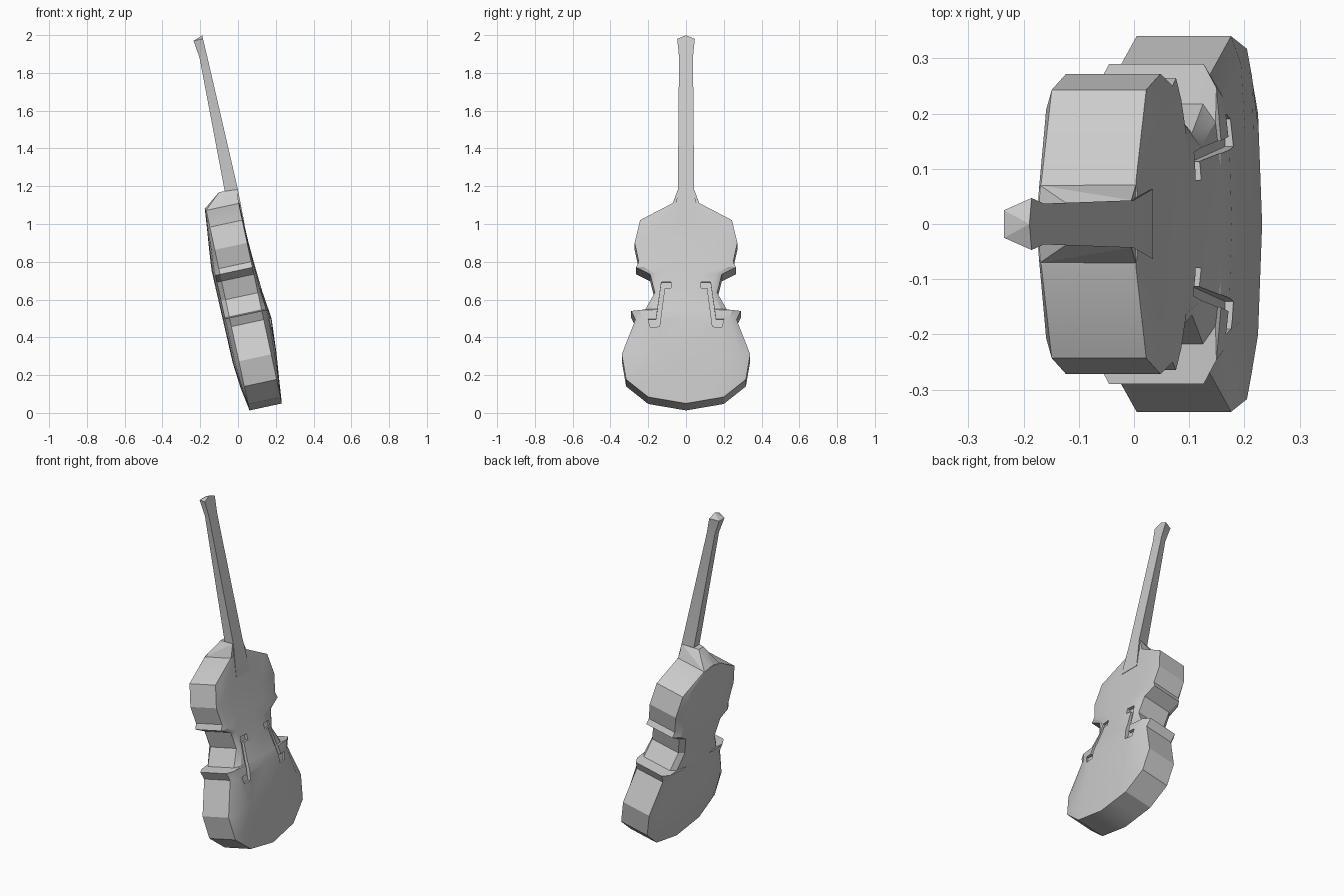
import bpy, bmesh, math
from mathutils import Matrix, Vector

cube = bpy.data.objects.get("Cube")
if cube:
    bpy.data.objects.remove(cube, do_unlink=True)

grey = bpy.data.materials.new("plain_grey")
grey.use_nodes = True
grey.diffuse_color = (0.6, 0.6, 0.6, 1)
grey.node_tree.nodes["Principled BSDF"].inputs["Base Color"].default_value = (0.6, 0.6, 0.6, 1)

# Parts are built upright (x = board normal, z = along the neck), then leaned back
LEAN = Matrix.Translation((0.232, 0, 0.05)) @ Matrix.Rotation(math.radians(-12.2), 4, 'Y')
DEPTH = 0.175


def make(name, bm):
    bmesh.ops.recalc_face_normals(bm, faces=bm.faces)
    mesh = bpy.data.meshes.new(name)
    bm.to_mesh(mesh)
    bm.free()
    mesh.transform(LEAN)
    mesh.materials.append(grey)
    obj = bpy.data.objects.new(name, mesh)
    bpy.context.collection.objects.link(obj)
    return obj


def smooth(obj, angle):
    bpy.ops.object.select_all(action='DESELECT')
    obj.select_set(True)
    bpy.context.view_layer.objects.active = obj
    bpy.ops.object.shade_smooth_by_angle(angle=math.radians(angle))


def lerp(table, t):
    for (a, p), (b, q) in zip(table, table[1:]):
        if t <= b:
            return p + (q - p) * max(0, t - a) / (b - a)
    return table[-1][1]


# Arching of the front and back plates along the centre line
FRONT = [(0, 0), (0.2, 0.021), (0.42, 0.046), (0.62, 0.022), (0.85, 0.008), (1.1, 0.004)]
BACK = [(0, 0), (0.2, 0.033), (0.78, 0.04), (1.1, 0.004)]
ACROSS = [(0, 1), (0.5, 0.9), (0.85, 0.65), (1, 0)]

# Half outline of the body, from the bottom up: half width, height
OUTLINE = [(0.2, 0.035), (0.317, 0.13), (0.34, 0.266), (0.268, 0.454), (0.29, 0.501),
           (0.217, 0.507), (0.165, 0.6), (0.19, 0.7), (0.264, 0.737), (0.25, 0.768),
           (0.272, 0.87), (0.243, 0.993), (0.074, 1.083)]
STEPS = [-1, -0.85, -0.5, 0, 0.5, 0.85, 1]


def plate(bm, base, arch, sign):
    rows = []
    for i, (w, v) in enumerate(OUTLINE):
        row = []
        for s in STEPS:
            bow = 0
            if i == 0:
                bow = -0.035 * (1 - abs(s))
            elif i == len(OUTLINE) - 1:
                bow = 0.012 * (1 - abs(s))
            h = 0 if i == 0 else lerp(arch, v) * lerp(ACROSS, abs(s))
            row.append(bm.verts.new((base + sign * h, s * w, v + bow)))
        rows.append(row)
    for a, b in zip(rows, rows[1:]):
        for j in range(len(STEPS) - 1):
            bm.faces.new((a[j], a[j + 1], b[j + 1], b[j]))
    # Closed rim loop: bottom edge, one side, top edge, other side
    return (rows[0] + [r[-1] for r in rows[1:-1]] + rows[-1][::-1]
            + [r[0] for r in rows[-2:0:-1]])


# Body: two arched plates joined by the ribs
bm = bmesh.new()
front = plate(bm, 0, FRONT, 1)
back = plate(bm, -DEPTH, BACK, -1)
for i in range(len(front)):
    k = (i + 1) % len(front)
    bm.faces.new((front[i], front[k], back[k], back[i]))
body = make("body", bm)

# Sound holes: shallow cuts that follow the arching
HOLE = [(0.08, 0.62), (0.08, 0.655), (0.13, 0.655), (0.158, 0.45),
        (0.2, 0.45), (0.19, 0.408), (0.14, 0.408), (0.113, 0.62)]
for side, name in ((1, "left_hole_cutter"), (-1, "right_hole_cutter")):
    bm = bmesh.new()
    low = [bm.verts.new((lerp(FRONT, v) * 0.7 - 0.012, side * y, v)) for y, v in HOLE]
    top = [bm.verts.new((0.1, side * y, v)) for y, v in HOLE]
    caps = [bm.faces.new(low), bm.faces.new(top)]
    for i in range(len(HOLE)):
        k = (i + 1) % len(HOLE)
        bm.faces.new((low[i], low[k], top[k], top[i]))
    bmesh.ops.triangulate(bm, faces=caps)
    cutter = make(name, bm)
    cutter.hide_render = True
    mod = body.modifiers.new("sound_hole", 'BOOLEAN')
    mod.operation = 'DIFFERENCE'
    mod.solver = 'EXACT'
    mod.object = cutter
    bpy.context.view_layer.objects.active = body
    bpy.ops.object.modifier_apply(modifier=mod.name)
    bpy.data.objects.remove(cutter, do_unlink=True)
smooth(body, 25)

# Neck and head: height, front, back, front half width, back half width
SECTIONS = [(0.97, 0.008, -0.03, 0.064, 0.04), (1.157, 0.012, -0.058, 0.043, 0.026),
            (1.88, 0.002, -0.039, 0.037, 0.02), (1.975, 0, -0.051, 0.047, 0.025)]
bm = bmesh.new()
rings = [[bm.verts.new(p) for p in ((f, -wf, v), (f, wf, v), (b, wb, v), (b, -wb, v))]
         for v, f, b, wf, wb in SECTIONS]
for a, b in zip(rings, rings[1:]):
    for i in range(4):
        k = (i + 1) % 4
        bm.faces.new((a[i], a[k], b[k], b[i]))
bm.faces.new(rings[0])
tip = bm.verts.new((0, 0, 1.994))
for i in range(4):
    bm.faces.new((rings[-1][i], rings[-1][(i + 1) % 4], tip))
smooth(make("neck", bm), 15)

# Heel: wedge that joins the neck to the top of the body
bm = bmesh.new()
for side in (-1, 1):
    for u, y, v in ((-0.177, 0.07, 1.083), (-0.177, 0.01, 1.096), (-0.088, 0.022, 1.164),
                    (-0.05, 0.03, 1.16), (0.0, 0.072, 1.08), (0.008, 0.043, 1.157)):
        bm.verts.new((u, side * y, v))
hull = bmesh.ops.convex_hull(bm, input=bm.verts)
bmesh.ops.delete(bm, geom=[g for g in hull["geom_interior"] if isinstance(g, bmesh.types.BMVert)],
                 context='VERTS')
make("heel", bm)
